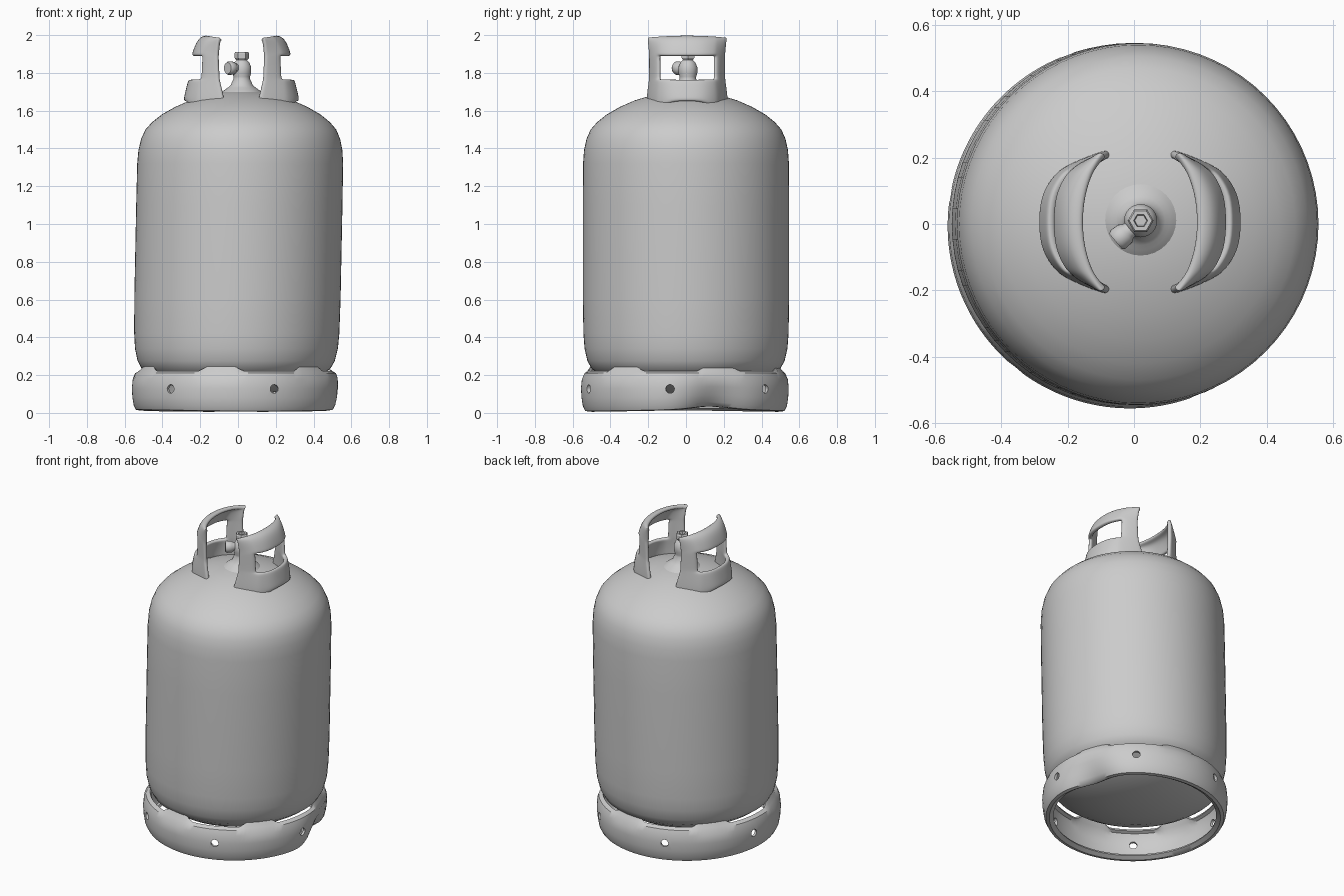
import bpy, bmesh
from math import sin, cos, pi, radians, exp
from mathutils import Matrix, Vector

if "Cube" in bpy.data.objects:
    bpy.data.objects.remove(bpy.data.objects["Cube"])


def lean(z):
    """The whole bottle tilts very slightly towards +x."""
    return 0.02 * (z - 0.75)


def grid_object(name, point, nu, nv, close=False, skip=None, matrix=None):
    """Surface of nu x nv points, optionally closed around u, with skipped cells."""
    bm = bmesh.new()
    v = [[bm.verts.new(point(i, j)) for j in range(nv)] for i in range(nu)]
    for i in range(nu if close else nu - 1):
        k = (i + 1) % nu
        for j in range(nv - 1):
            if not (skip and skip(i, j)):
                bm.faces.new((v[i][j], v[k][j], v[k][j + 1], v[i][j + 1]))
    bmesh.ops.remove_doubles(bm, verts=bm.verts, dist=1e-5)
    loose = [x for x in bm.verts if not x.link_faces]
    bmesh.ops.delete(bm, geom=loose, context='VERTS')
    if matrix:
        bm.transform(matrix)
    mesh = bpy.data.meshes.new(name)
    bm.to_mesh(mesh)
    bm.free()
    obj = bpy.data.objects.new(name, mesh)
    bpy.context.collection.objects.link(obj)
    return obj


def lathe(name, profile, segs, matrix=None, shear=False):
    """Spin an (r, z) profile, listed bottom to top, around z."""
    def point(i, j):
        r, z = profile[j]
        a = 2 * pi * i / segs
        return (r * cos(a) + (lean(z) if shear else 0), r * sin(a), z)
    return grid_object(name, point, segs, len(profile), True, matrix=matrix)


def bake(obj):
    """Apply all modifiers."""
    deps = bpy.context.evaluated_depsgraph_get()
    mesh = bpy.data.meshes.new_from_object(obj.evaluated_get(deps))
    obj.modifiers.clear()
    obj.data = mesh


def smooth(obj, angle=40):
    bpy.ops.object.select_all(action='DESELECT')
    obj.select_set(True)
    bpy.context.view_layer.objects.active = obj
    bpy.ops.object.shade_smooth_by_angle(angle=radians(angle))


# Pressure vessel
vessel = lathe("vessel", [
    (0, 0.09), (0.16, 0.10), (0.30, 0.13), (0.40, 0.17), (0.46, 0.205),
    (0.50, 0.235), (0.522, 0.275), (0.537, 0.34), (0.543, 0.42), (0.546, 0.6),
    (0.546, 1.1), (0.545, 1.32), (0.54, 1.39), (0.527, 1.45), (0.505, 1.50),
    (0.47, 1.54), (0.42, 1.58), (0.35, 1.62), (0.27, 1.655), (0.18, 1.682),
    (0.10, 1.698), (0, 1.705)], 72, shear=True)
smooth(vessel)

# Foot ring: rolled band, six raised weld tabs between the slots, one dent
HOLE_START = radians(-9)
RING = [(0.482, 0.022), (0.508, 0.006), (0.528, 0.010), (0.540, 0.035),
        (0.547, 0.08), (0.550, 0.13), (0.545, 0.18), (0.533, 0.21), (0.509, 0.222)]
SEGS = 144


def ring_point(i, j):
    a = 2 * pi * i / SEGS
    r, z = RING[j]
    # tabs sit halfway between the holes
    t = min(1, max(0, 0.75 - cos(6 * (a - HOLE_START)) * 1.5 - 0.9))
    tab = t * t * (3 - 2 * t)
    if j >= 7:
        r -= tab * (0.010 if j == 8 else 0.013)
        z += tab * (0.026 if j == 8 else 0.006)
    d = (a - 0.3 + pi) % (2 * pi) - pi
    dent = exp(-(d / 0.3) ** 2) * max(0, 1 - z / 0.23)
    r -= 0.08 * dent
    z += 0.02 * dent + 0.004 * (1 + sin(2 * a + 1)) * max(0, 1 - z / 0.1)
    return (r * cos(a) - 0.012, r * sin(a) - 0.006, z)


ring = grid_object("foot_ring", ring_point, SEGS, len(RING), True)
sol = ring.modifiers.new("thickness", 'SOLIDIFY')
sol.thickness = 0.016
sol.offset = -1

# Drain holes through the foot ring
bm = bmesh.new()
for k in range(6):
    a = HOLE_START + k * pi / 3
    m = (Matrix.Translation((0.53 * cos(a) - 0.006, 0.53 * sin(a), 0.127))
         @ Matrix.Rotation(a, 4, 'Z') @ Matrix.Rotation(pi / 2, 4, 'Y'))
    bmesh.ops.create_cone(bm, cap_ends=True, segments=16, radius1=0.023,
                          radius2=0.023, depth=0.2, matrix=m)
mesh = bpy.data.meshes.new("hole_cutter")
bm.to_mesh(mesh)
bm.free()
cutter = bpy.data.objects.new("hole_cutter", mesh)
cutter.hide_render = True
bpy.context.collection.objects.link(cutter)
cut = ring.modifiers.new("holes", 'BOOLEAN')
cut.operation = 'DIFFERENCE'
cut.solver = 'EXACT'
cut.object = cutter
bake(ring)
bpy.data.objects.remove(cutter)
smooth(ring)

# Carrying handles: bowed plates with a window and an inward-rolled rail
U = [-1, -0.96, -0.88, -0.76, -0.68, -0.4, 0, 0.4, 0.68, 0.76, 0.88, 0.96, 1]
ROWS = [  # z, mid x, end x, half width, bow exponent
    (1.61, 0.310, 0.085, 0.222, 3.6), (1.68, 0.304, 0.098, 0.218, 3.6),
    (1.75, 0.287, 0.116, 0.208, 3.6), (1.768, 0.279, 0.120, 0.206, 3.6),
    (1.785, 0.275, 0.121, 0.205, 3.6), (1.875, 0.266, 0.126, 0.205, 3.6),
    (1.892, 0.264, 0.126, 0.205, 3.6), (1.91, 0.260, 0.125, 0.206, 3.4),
    (1.96, 0.243, 0.124, 0.21, 3), (1.994, 0.218, 0.120, 0.213, 2.6),
    (2.002, 0.176, 0.112, 0.210, 2.2)]


def handle_point(i, j):
    u = U[i]
    z, mid, end, half, bow = ROWS[j]
    if j == 0 and abs(u) < 0.5:
        z = 1.652                       # narrow slot above the dome
    if j >= 8:
        z -= 0.012 * u * u
    return (end + (mid - end) * (1 - abs(u) ** bow), half * u, z)


for name, turn in (("handle_right", 0), ("handle_left", pi)):
    m = Matrix.Translation((0.018, 0.006, 0)) @ Matrix.Rotation(turn, 4, 'Z')
    h = grid_object(name, handle_point, len(U), len(ROWS),
                    skip=lambda i, j: 3 <= i <= 8 and 3 <= j <= 5, matrix=m)
    sol = h.modifiers.new("thickness", 'SOLIDIFY')
    sol.thickness = 0.026
    sol.offset = -1
    h.modifiers.new("round", 'SUBSURF').levels = 2
    bake(h)
    smooth(h, 60)

# Valve: collar and stem, hex top nut, side outlet
at = Matrix.Translation((0.02, 0.01, 0))
valve = lathe("valve_body", [
    (0.12, 1.685), (0.10, 1.703), (0.088, 1.712), (0.074, 1.722), (0.058, 1.735),
    (0.052, 1.752), (0.044, 1.768), (0.044, 1.78), (0.050, 1.80), (0.050, 1.83),
    (0.040, 1.855), (0.027, 1.868), (0.026, 1.89), (0, 1.89)], 32, at)
nut = lathe("valve_nut", [
    (0, 1.868), (0.030, 1.868), (0.039, 1.880), (0.039, 1.903), (0.034, 1.911),
    (0.021, 1.911), (0.018, 1.893), (0, 1.893)], 6, at)
aim = Vector((-0.77, -0.64, 0)).to_track_quat('Z', 'Y').to_matrix().to_4x4()
outlet = lathe("valve_outlet", [
    (0, 0), (0.026, 0), (0.026, 0.05), (0.034, 0.06), (0.036, 0.088),
    (0.030, 0.098), (0, 0.098)], 24,
    Matrix.Translation((0.02, 0.01, 1.825)) @ aim)
for part in (valve, outlet):
    smooth(part)
smooth(nut, 20)
